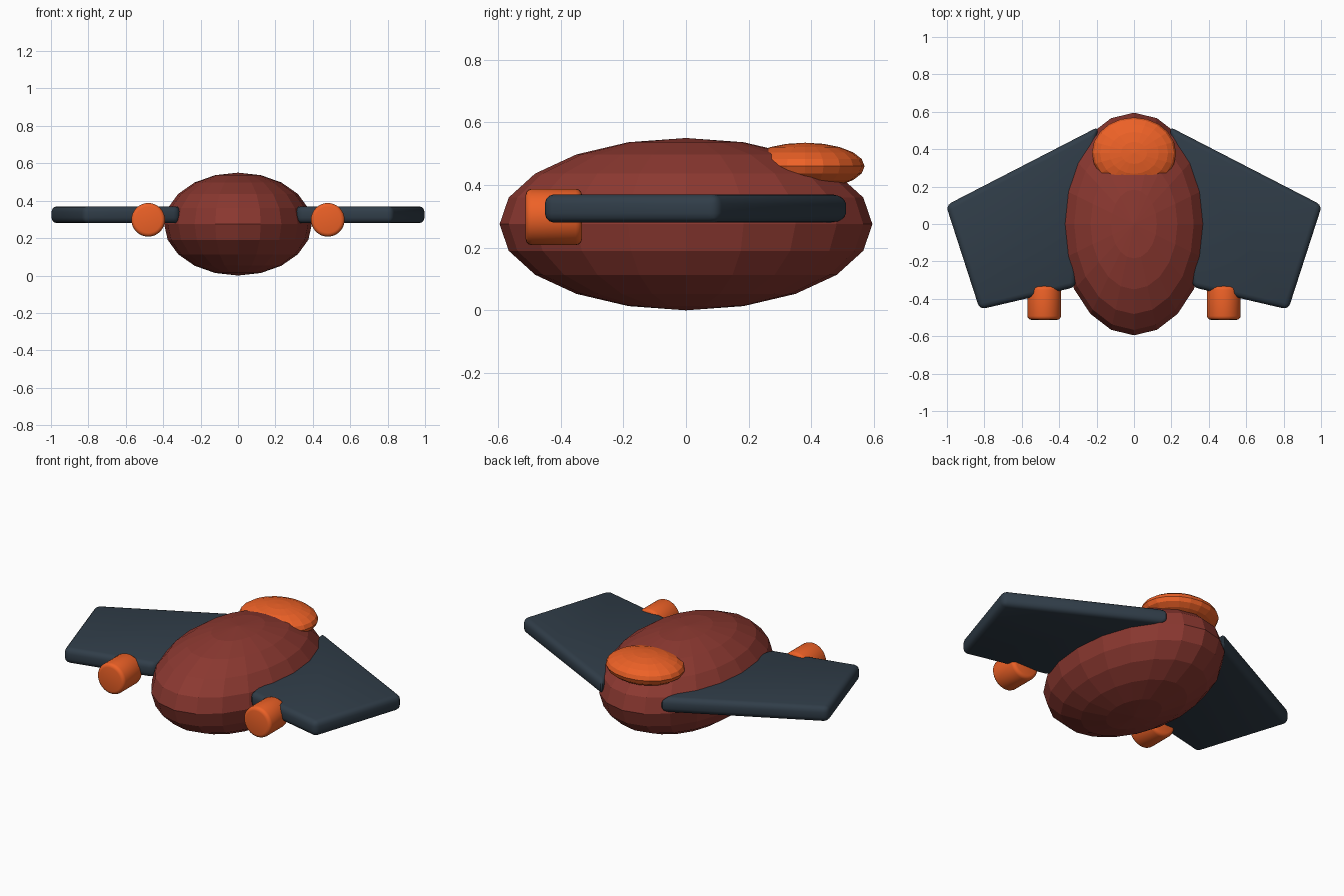
import bpy, bmesh, math

if "Cube" in bpy.data.objects:
    bpy.data.objects.remove(bpy.data.objects["Cube"])


def material(name, color):
    m = bpy.data.materials.new(name)
    m.diffuse_color = (*color, 1)
    m.use_nodes = True
    m.node_tree.nodes["Principled BSDF"].inputs["Base Color"].default_value = m.diffuse_color
    return m


RED = material("dark_red", (0.26, 0.04, 0.03))
SLATE = material("slate", (0.03, 0.047, 0.066))
ORANGE = material("orange", (0.85, 0.12, 0.02))


def finish(ob, name, mat):
    ob.name = name
    ob.data.materials.append(mat)
    return ob


def ellipsoid(name, loc, radii, mat):
    bpy.ops.mesh.primitive_uv_sphere_add(segments=20, ring_count=10, location=loc)
    ob = bpy.context.object
    ob.scale = radii
    return finish(ob, name, mat)


def soften(ob, width, segments):
    b = ob.modifiers.new("round_edges", "BEVEL")
    b.width, b.segments = width, segments
    b.limit_method, b.angle_limit = "ANGLE", math.radians(30)
    bpy.ops.object.select_all(action="DESELECT")
    ob.select_set(True)
    bpy.context.view_layer.objects.active = ob
    bpy.ops.object.modifier_apply(modifier=b.name)
    bpy.ops.object.shade_smooth_by_angle(angle=math.radians(35))


# Faceted body and canopy
ellipsoid("body", (0, 0, 0.275), (0.395, 0.595, 0.275), RED)
ellipsoid("canopy", (0, 0.38, 0.46), (0.225, 0.19, 0.075), ORANGE)

# Wing outline seen from above, right side
OUTLINE = [(0.19, 0.52), (1.005, 0.1), (0.825, -0.457), (0.315, -0.338)]


def wing(name, side):
    bm = bmesh.new()
    verts = [bm.verts.new((x * side, y, 0.28)) for x, y in OUTLINE]
    face = bm.faces.new(verts)
    ext = bmesh.ops.extrude_face_region(bm, geom=[face])
    top = [v for v in ext["geom"] if isinstance(v, bmesh.types.BMVert)]
    bmesh.ops.translate(bm, verts=top, vec=(0, 0, 0.09))
    bmesh.ops.recalc_face_normals(bm, faces=bm.faces)
    me = bpy.data.meshes.new(name)
    bm.to_mesh(me)
    bm.free()
    ob = bpy.data.objects.new(name, me)
    bpy.context.collection.objects.link(ob)
    soften(finish(ob, name, SLATE), 0.03, 3)


# Wings and thrusters, one per side
for side, label in ((1, "right"), (-1, "left")):
    wing(label + "_wing", side)
    bpy.ops.mesh.primitive_cylinder_add(
        vertices=32, radius=0.09, depth=0.18,
        location=(0.48 * side, -0.422, 0.298), rotation=(math.pi / 2, 0, 0))
    soften(finish(bpy.context.object, label + "_thruster", ORANGE), 0.02, 3)
